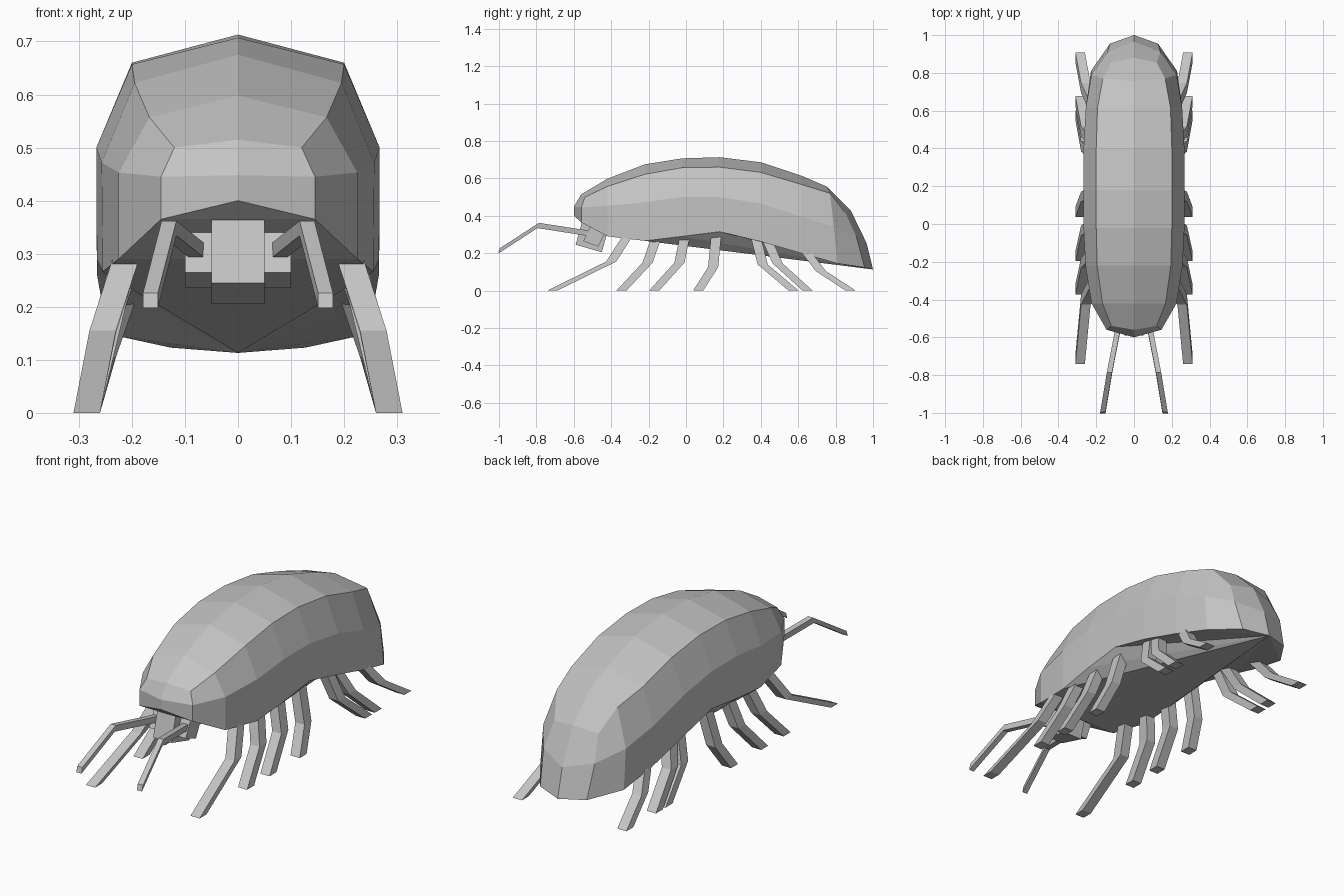
import bpy, bmesh
from mathutils import Vector

cube = bpy.data.objects.get("Cube")
if cube:
    bpy.data.objects.remove(cube)

grey = bpy.data.materials.new("shell_grey")
grey.use_nodes = True
grey.diffuse_color = (0.55, 0.55, 0.55, 1)
grey.node_tree.nodes["Principled BSDF"].inputs["Base Color"].default_value = grey.diffuse_color


def make_object(name, faces):
    """Build a flat-shaded mesh from polygons, welding shared corners."""
    bm = bmesh.new()
    for face in faces:
        corners = list(dict.fromkeys(tuple(p) for p in face))
        if len(corners) > 2:
            bm.faces.new([bm.verts.new(p) for p in corners])
    bmesh.ops.remove_doubles(bm, verts=bm.verts, dist=0.0005)
    bmesh.ops.recalc_face_normals(bm, faces=bm.faces)
    mesh = bpy.data.meshes.new(name)
    bm.to_mesh(mesh)
    bm.free()
    mesh.materials.append(grey)
    obj = bpy.data.objects.new(name, mesh)
    bpy.context.collection.objects.link(obj)
    return obj


def limb(name, path, u, v):
    """Sweep a four-sided section, spanned by u and v, along a path."""
    u, v = Vector(u), Vector(v)
    rings = [[Vector(p) + a * u + b * v for a, b in ((-1, -1), (1, -1), (1, 1), (-1, 1))]
             for p in path]
    faces = [rings[0], rings[-1]]
    for a, b in zip(rings, rings[1:]):
        faces += [(a[i - 1], a[i], b[i], b[i - 1]) for i in range(4)]
    return make_object(name, faces)


def mirrored(path, side):
    return [(side * x, y, z) for x, y, z in path]


def ring(y, ridge, shoulder, flank, rim):
    """Half cross-section: ridge height, then (x, z) of shoulder, flank and rim."""
    return [(0, y, ridge)] + [(x, y, z) for x, z in (shoulder, flank, rim)]


# Shell: half cross-sections from the nose to the tail
nose = [(0, -.56, .515), (0, -.56, .515), (0, -.6, .448), (0, -.6, .4)]
brow = [(0, -.56, .515), (.12, -.54, .5), (.145, -.56, .445), (.145, -.56, .365)]
rump = [(0, .755, .555), (.165, .77, .52), (.225, .79, .34), (.228, .81, .145)]
tail = [(0, .88, .43), (.12, .855, .41), (.14, .91, .29), (.127, .955, .123)]
tip = [(0, .88, .43), (0, .88, .43), (0, .965, .255), (0, 1, .113)]
rings = [
    nose, brow,
    ring(-.42, .598, (.167, .557), (.225, .453), (.225, .29)),
    ring(-.22, .675, (.195, .622), (.257, .472), (.255, .266)),
    ring(-.02, .707, (.2, .657), (.267, .5), (.266, .29)),
    ring(.18, .713, (.2, .66), (.267, .5), (.266, .315)),
    ring(.4, .686, (.2, .632), (.267, .465), (.266, .262)),
    ring(.615, .615, (.193, .568), (.255, .395), (.255, .2)),
    rump, tail, tip]
faces = []
for side in (-1, 1):
    half = [mirrored(r, side) for r in rings]
    for a, b in zip(half, half[1:]):
        faces += [(a[i], a[i + 1], b[i + 1], b[i]) for i in range(3)]
    # Belly: flat strips under the front, then a fan meeting at the tail
    rim = [r[3] for r in half]
    middle = [(0, y, z) for x, y, z in rim]
    faces += [(rim[i], rim[i + 1], middle[i + 1], middle[i]) for i in range(3)]
    faces.append((middle[3], rim[3], rim[-1]))
    faces += [(rim[i], rim[i + 1], rim[-1]) for i in range(3, len(rim) - 2)]
make_object("shell", faces)

# Head: a block tilted downwards
limb("head", [(0, -.52, .225), (0, -.48, .37)], (.05, 0, 0), (0, .07, -.02))

# Legs as hip, knee and foot positions along the body: (y, z), (y, z), y
legs = [
    ((-.3, .31), (-.4, .155), -.715),
    ((-.15, .31), (-.205, .15), -.345),
    ((0, .32), (-.035, .15), -.17),
    ((.165, .33), (.145, .125), .065),
    ((.37, .3), (.41, .14), .575),
    ((.425, .29), (.49, .145), .65),
    ((.61, .25), (.72, .105), .88)]
for side, label in ((1, "left"), (-1, "right")):
    for n, (hip, knee, foot) in enumerate(legs, 1):
        path = [(.205, *hip), (.255, *knee), (.285, foot, 0)]
        limb(f"{label}_leg_{n}", mirrored(path, side), (.025, 0, 0), (0, .027, 0))

    # Feelers and mouth parts
    path = [(.07, -.48, .3), (.13, -.79, .348), (.165, -1, .212)]
    limb(f"{label}_feeler", mirrored(path, side), (.014, 0, 0), (0, .004, .014))
    path = [(.07, -.51, .25), (.07, -.47, .33)]
    limb(f"{label}_mouth_part", mirrored(path, side), (.03, 0, 0), (0, .04, -.015))
